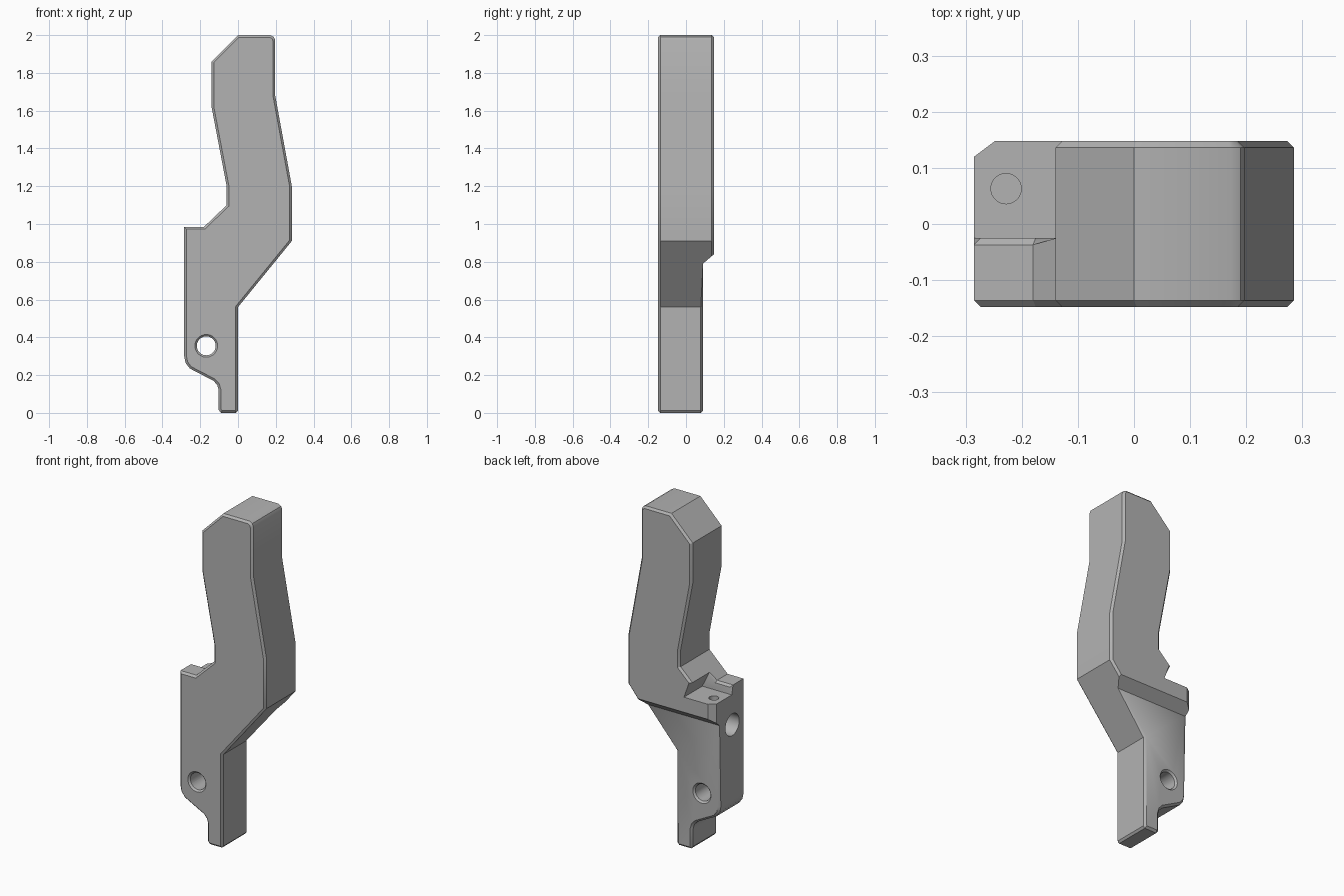
import bpy
import bmesh
from math import pi
from mathutils import Matrix, Vector

cube = bpy.data.objects.get("Cube")
if cube:
    bpy.data.objects.remove(cube, do_unlink=True)

FRONT, BACK, STEP = -0.148, 0.148, 0.09
EDGE = 0.012


def add_object(name, bm):
    bmesh.ops.recalc_face_normals(bm, faces=bm.faces)
    mesh = bpy.data.meshes.new(name)
    bm.to_mesh(mesh)
    bm.free()
    obj = bpy.data.objects.new(name, mesh)
    bpy.context.collection.objects.link(obj)
    return obj


def prism(name, points, offset):
    """Sweep a closed outline of 3D points along an offset."""
    bm = bmesh.new()
    face = bm.faces.new([bm.verts.new(p) for p in points])
    swept = bmesh.ops.extrude_face_region(bm, geom=[face])["geom"]
    verts = [v for v in swept if isinstance(v, bmesh.types.BMVert)]
    bmesh.ops.translate(bm, verts=verts, vec=Vector(offset))
    return add_object(name, bm)


def drill(name, centre, turn, r1, r2, depth):
    """Round cutter, tapered when the radii differ."""
    bm = bmesh.new()
    bmesh.ops.create_cone(bm, cap_ends=True, segments=48, radius1=r1, radius2=r2,
                          depth=depth, matrix=Matrix.Translation(centre) @ turn)
    return add_object(name, bm)


def cut(target, cutter):
    cutter.hide_render = True
    mod = target.modifiers.new("cut", "BOOLEAN")
    mod.operation = "DIFFERENCE"
    mod.solver = "EXACT"
    mod.object = cutter
    bpy.context.view_layer.objects.active = target
    bpy.ops.object.modifier_apply(modifier=mod.name)
    bpy.data.objects.remove(cutter, do_unlink=True)


# Side outline of the lever, x and z
outline = [
    (-0.01, 0), (0, 0.012), (0, 0.56), (0.285, 0.91), (0.285, 1.2),
    (0.197, 1.68), (0.197, 1.972), (0.19, 1.99), (0.172, 2), (0, 2),
    (-0.14, 1.86), (-0.14, 1.62), (-0.06, 1.2), (-0.06, 1.1),
    (-0.18, 0.985), (-0.285, 0.985), (-0.285, 0.3), (-0.278, 0.265),
    (-0.255, 0.235), (-0.13, 0.17), (-0.11, 0.148), (-0.102, 0.12),
    (-0.102, 0.015), (-0.09, 0),
]
lever = prism("lever_body", [(x, FRONT, z) for x, z in outline], (0, BACK - FRONT, 0))

# Thinner lower half with a sloped ledge above it
cut(lever, prism("rear_cutter", [(-0.6, STEP, -0.2), (-0.6, STEP, 0.79),
                                 (-0.6, BACK, 0.84), (-0.6, 0.3, 0.98),
                                 (-0.6, 0.3, -0.2)], (1.2, 0, 0)))

# Undercut notch that leaves the low shelf
cut(lever, prism("notch_cutter", [(-0.4, -0.025, 0.93), (-0.09, -0.025, 0.93),
                                  (-0.14, -0.025, 1.03), (-0.4, -0.025, 1.03)],
                 (0, 0.4, 0)))

# Clipped shelf corner
cut(lever, prism("corner_cutter", [(-0.285, 0.12, 0.5), (-0.245, 0.15, 0.5),
                                   (-0.245, 0.3, 0.5), (-0.4, 0.3, 0.5),
                                   (-0.4, 0.12, 0.5)], (0, 0, 0.46)))

# Chamfer the outlines of the front and back faces
bm = bmesh.new()
bm.from_mesh(lever.data)
bmesh.ops.remove_doubles(bm, verts=bm.verts, dist=0.0005)
bm.normal_update()
rims = []
for e in bm.edges:
    if len(e.link_faces) == 2 and e.is_convex:
        ny = sorted(abs(f.normal.y) for f in e.link_faces)
        shelf = all(0.85 < v.co.z < 0.95 and v.co.y > 0.1 for v in e.verts)
        if ny[0] < 0.05 and ny[1] > 0.99 and not shelf:
            rims.append(e)
bmesh.ops.bevel(bm, geom=rims, offset=EDGE, offset_type="OFFSET", segments=1,
                affect="EDGES", clamp_overlap=True)
bm.to_mesh(lever.data)
bm.free()

# Pivot hole with countersunk rims, side socket and shelf pin hole
along_y = Matrix.Rotation(-pi / 2, 4, "X")
along_x = Matrix.Rotation(pi / 2, 4, "Y")
px, pz = -0.168, 0.355
cut(lever, drill("pivot_cutter", (px, 0, pz), along_y, 0.05, 0.05, 1))
cut(lever, drill("front_sink", (px, FRONT, pz), along_y, 0.072, 0.048, 0.024))
cut(lever, drill("back_sink", (px, STEP, pz), along_y, 0.048, 0.072, 0.024))
cut(lever, drill("socket_cutter", (-0.285, -0.03, 0.75), along_x, 0.065, 0.065, 0.4))
cut(lever, drill("pin_cutter", (-0.228, 0.063, 0.93), Matrix(), 0.027, 0.027, 0.2))

# Single grey finish
grey = bpy.data.materials.new("plain_grey")
grey.use_nodes = True
colour = (0.45, 0.45, 0.45, 1)
grey.diffuse_color = colour
grey.node_tree.nodes["Principled BSDF"].inputs["Base Color"].default_value = colour
lever.data.materials.clear()
lever.data.materials.append(grey)
for poly in lever.data.polygons:
    poly.material_index = 0

bpy.ops.object.select_all(action="DESELECT")
lever.select_set(True)
bpy.context.view_layer.objects.active = lever
bpy.ops.object.shade_smooth_by_angle(angle=pi / 6)
